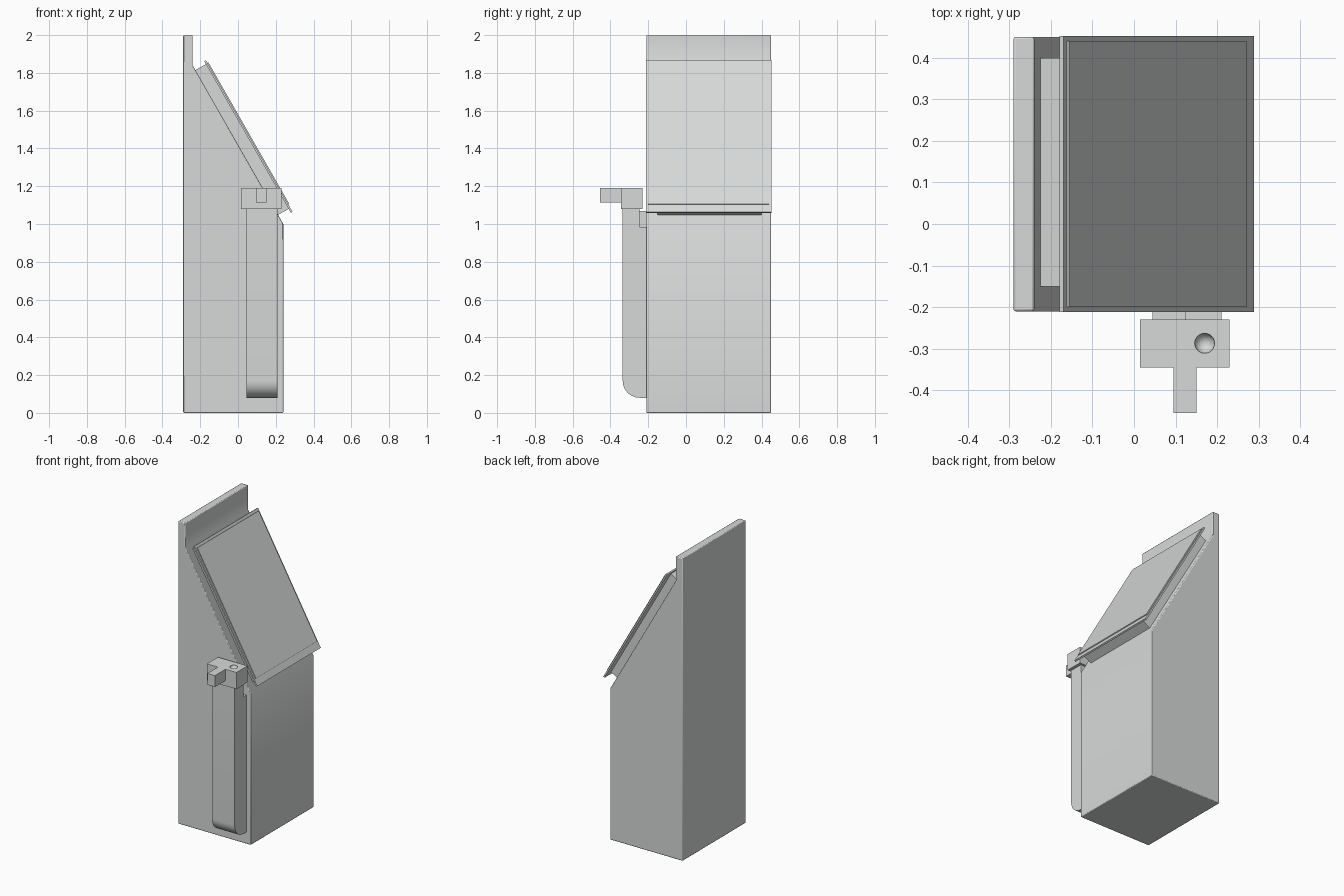
import bpy, bmesh, math
from mathutils import Vector

if "Cube" in bpy.data.objects:
    bpy.data.objects.remove(bpy.data.objects["Cube"])

grey = bpy.data.materials.new("light_grey")
grey.diffuse_color = (0.68, 0.69, 0.69, 1)
grey.use_nodes = True
grey.node_tree.nodes["Principled BSDF"].inputs["Base Color"].default_value = grey.diffuse_color


def prism(name, pts, axis, lo, hi, bevel=0.0):
    """Extrude a profile: axis 'y' takes (x, z) points, axis 'x' takes (y, z) points."""
    bm = bmesh.new()
    place = (lambda a, b, d: (a, d, b)) if axis == "y" else (lambda a, b, d: (d, a, b))
    low = [bm.verts.new(place(a, b, lo)) for a, b in pts]
    high = [bm.verts.new(place(a, b, hi)) for a, b in pts]
    bm.faces.new(low)
    bm.faces.new(high[::-1])
    n = len(pts)
    for i in range(n):
        j = (i + 1) % n
        bm.faces.new((low[i], high[i], high[j], low[j]))
    bmesh.ops.recalc_face_normals(bm, faces=bm.faces)
    mesh = bpy.data.meshes.new(name)
    bm.to_mesh(mesh)
    bm.free()
    mesh.materials.append(grey)
    ob = bpy.data.objects.new(name, mesh)
    bpy.context.collection.objects.link(ob)
    if bevel:
        mod = ob.modifiers.new("soft_edges", "BEVEL")
        mod.width = bevel
        mod.segments = 2
    return ob


def box(name, x, y, z):
    return prism(name, [(x[0], z[0]), (x[1], z[0]), (x[1], z[1]), (x[0], z[1])], "y", *y)


# Slanted slab: t runs down the slope, d is the height along its normal
NORMAL = Vector((0.868, 0.496))
DOWN = Vector((0.496, -0.868))


def slab(name, t, d, y):
    pts = [tuple(DOWN * a + NORMAL * b) for a, b in
           ((t[0], d[0]), (t[1], d[0]), (t[1], d[1]), (t[0], d[1]))]
    return prism(name, pts, "y", *y)


# Cabinet with sloping face and upright back fin
prism("cabinet", [(-0.29, 0), (0.24, 0), (0.24, 1.0), (-0.24, 1.84), (-0.24, 2.0), (-0.29, 2.0)],
      "y", -0.21, 0.45, 0.005)

# Display on the slope
slab("display_mount", (-1.688, -0.805), (0.70, 0.772), (-0.15, 0.40))
slab("display_frame", (-1.706, -0.781), (0.769, 0.779), (-0.212, 0.452))
slab("display_screen", (-1.689, -0.827), (0.778, 0.785), (-0.20, 0.44))

# Side column with rounded lower front corner
R = 0.09
arc = [(-0.335 + R - R * math.cos(a), 0.08 + R - R * math.sin(a))
       for a in (math.radians(90 * i / 10) for i in range(11))]
prism("side_column", arc + [(-0.208, 0.08), (-0.208, 0.985), (-0.245, 0.985), (-0.245, 1.08), (-0.335, 1.08)],
      "x", 0.045, 0.21)
box("column_bracket", (0.045, 0.125), (-0.246, -0.208), (0.98, 1.068))

# Nozzle head with a round dimple in its top
head = box("nozzle_head", (0.015, 0.23), (-0.345, -0.23), (1.08, 1.19))
bpy.ops.mesh.primitive_uv_sphere_add(segments=24, ring_count=12, radius=0.024, location=(0.17, -0.287, 1.19))
cutter = bpy.context.object
cutter.name = "dimple_cutter"
cutter.data.materials.append(grey)
cutter.hide_render = True
cutter.hide_set(True)
cut = head.modifiers.new("dimple", "BOOLEAN")
cut.object = cutter
cut.operation = "DIFFERENCE"
box("nozzle_spout", (0.095, 0.15), (-0.455, -0.344), (1.115, 1.19))

# Smooth only the gentle curves
for ob in bpy.context.collection.objects:
    if ob.name in ("side_column", "cabinet"):
        bpy.ops.object.select_all(action="DESELECT")
        ob.select_set(True)
        bpy.context.view_layer.objects.active = ob
        bpy.ops.object.shade_smooth_by_angle(angle=math.radians(30))
